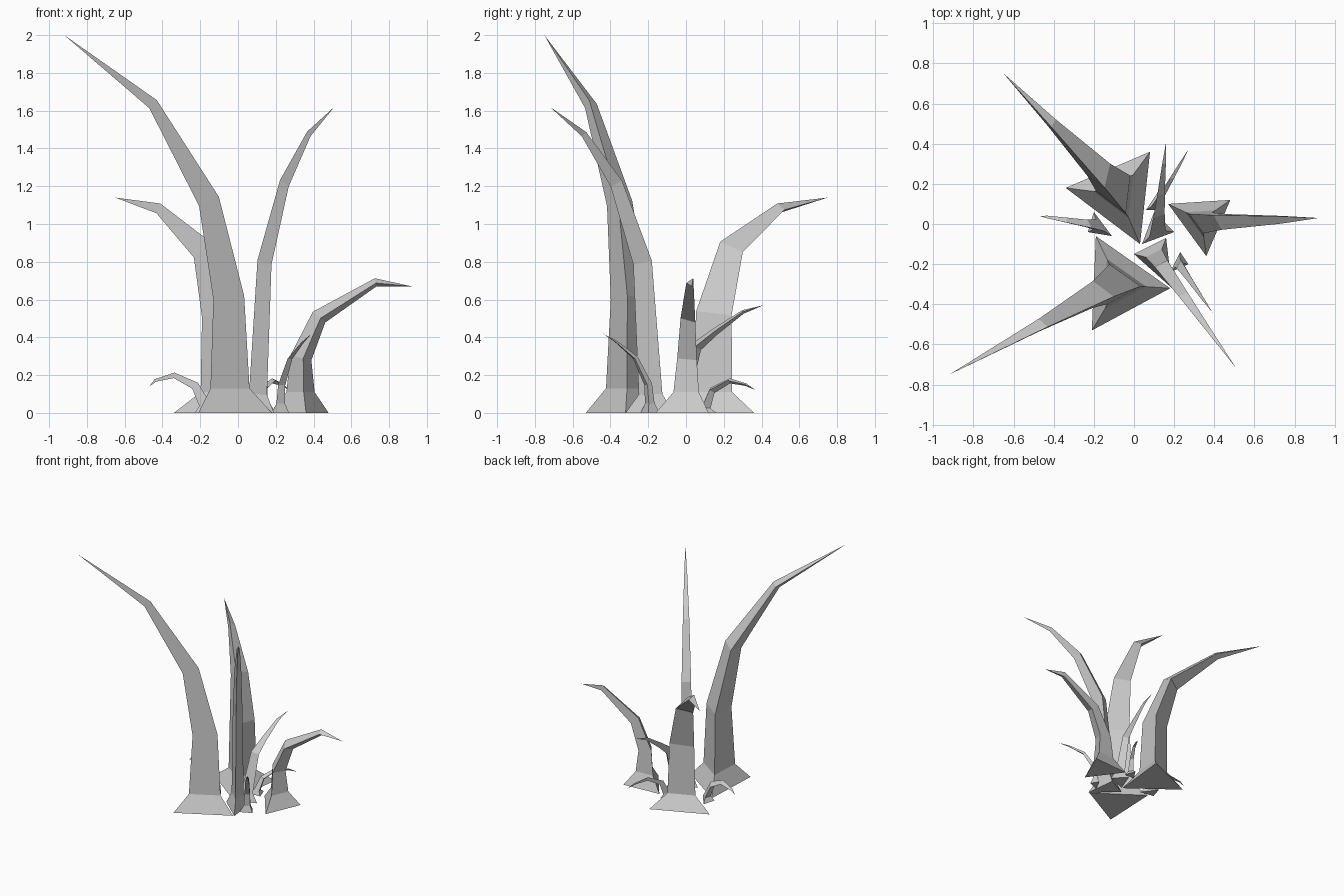
import bpy, bmesh
from math import atan2
from mathutils import Vector, Matrix

if "Cube" in bpy.data.objects:
    bpy.data.objects.remove(bpy.data.objects["Cube"])


def blade(name, base, rings, tip):
    """Three-sided curved blade: triangular foot, rings (outward, height, scale), point."""
    corners = [Vector((x, y, 0)) for x, y in base]
    centre = sum(corners, Vector()) / 3
    offsets = [c - centre for c in corners]
    tip = Vector(tip)
    flat = Vector((tip.x - centre.x, tip.y - centre.y, 0))
    out = flat.normalized()
    axis = Vector((0, 0, 1)).cross(out)
    path = [(0, 0)] + [(r, z) for r, z, s in rings] + [(flat.length, tip.z)]
    lean = [atan2(b[0] - a[0], b[1] - a[1]) for a, b in zip(path, path[1:])]

    bm = bmesh.new()
    loops = [[bm.verts.new(c) for c in corners]]
    for i, (r, z, s) in enumerate(rings):
        turn = Matrix.Rotation((lean[i] + lean[i + 1]) / 2, 3, axis)
        mid = centre + out * r + Vector((0, 0, z))
        loops.append([bm.verts.new(mid + turn @ (o * s)) for o in offsets])
    point = bm.verts.new(tip)
    bm.faces.new(loops[0])
    for low, high in zip(loops, loops[1:]):
        for k in range(3):
            n = (k + 1) % 3
            bm.faces.new((low[k], low[n], high[n], high[k]))
    for k in range(3):
        bm.faces.new((loops[-1][k], loops[-1][(k + 1) % 3], point))
    bmesh.ops.recalc_face_normals(bm, faces=bm.faces)
    mesh = bpy.data.meshes.new(name)
    bm.to_mesh(mesh)
    bm.free()
    bpy.context.collection.objects.link(bpy.data.objects.new(name, mesh))


# Large blades
blade("tallest_blade", [(-.19, -.06), (.18, -.32), (-.21, -.53)],
      [(0, .13, .53), (0, .61, .42), (.11, 1.12, .29), (.435, 1.635, .14)], (-.92, -.75, 2))
blade("back_blade", [(-.34, .18), (.08, .36), (.03, -.10)],
      [(0, .11, .46), (.01, .52, .41), (.13, .86, .29), (.485, 1.08, .12)], (-.65, .75, 1.14))
blade("right_blade", [(.17, .10), (.48, .12), (.36, -.16)],
      [(0, .11, .48), (0, .29, .37), (.095, .505, .28), (.393, .69, .14)], (.92, .03, .67))
blade("slender_blade", [(0, -.15), (.16, -.07), (.19, -.32)],
      [(0, .1, .5), (.055, .8, .4), (.23, 1.22, .27), (.445, 1.48, .13)], (.51, -.72, 1.62))

# Small shoots
blade("middle_shoot", [(.10, .06), (.04, -.10), (.20, -.04)],
      [(0, .07, .5), (.08, .35, .36), (.18, .43, .24), (.33, .535, .12)], (.16, .41, .57))
blade("back_shoot", [(.06, .07), (.15, .07), (.12, .16)],
      [(0, .03, .5), (.04, .12, .36), (.15, .17, .25), (.25, .15, .13)], (.27, .37, .12))
blade("left_shoot", [(-.20, .06), (-.11, -.06), (-.23, -.04)],
      [(0, .04, .5), (.05, .14, .36), (.16, .195, .24), (.26, .17, .12)], (-.47, .04, .14))
blade("front_shoot", [(.23, -.14), (.27, -.20), (.18, -.24)],
      [(0, .05, .5), (.01, .15, .42), (.09, .29, .28), (.21, .375, .14)], (.39, -.44, .42))
